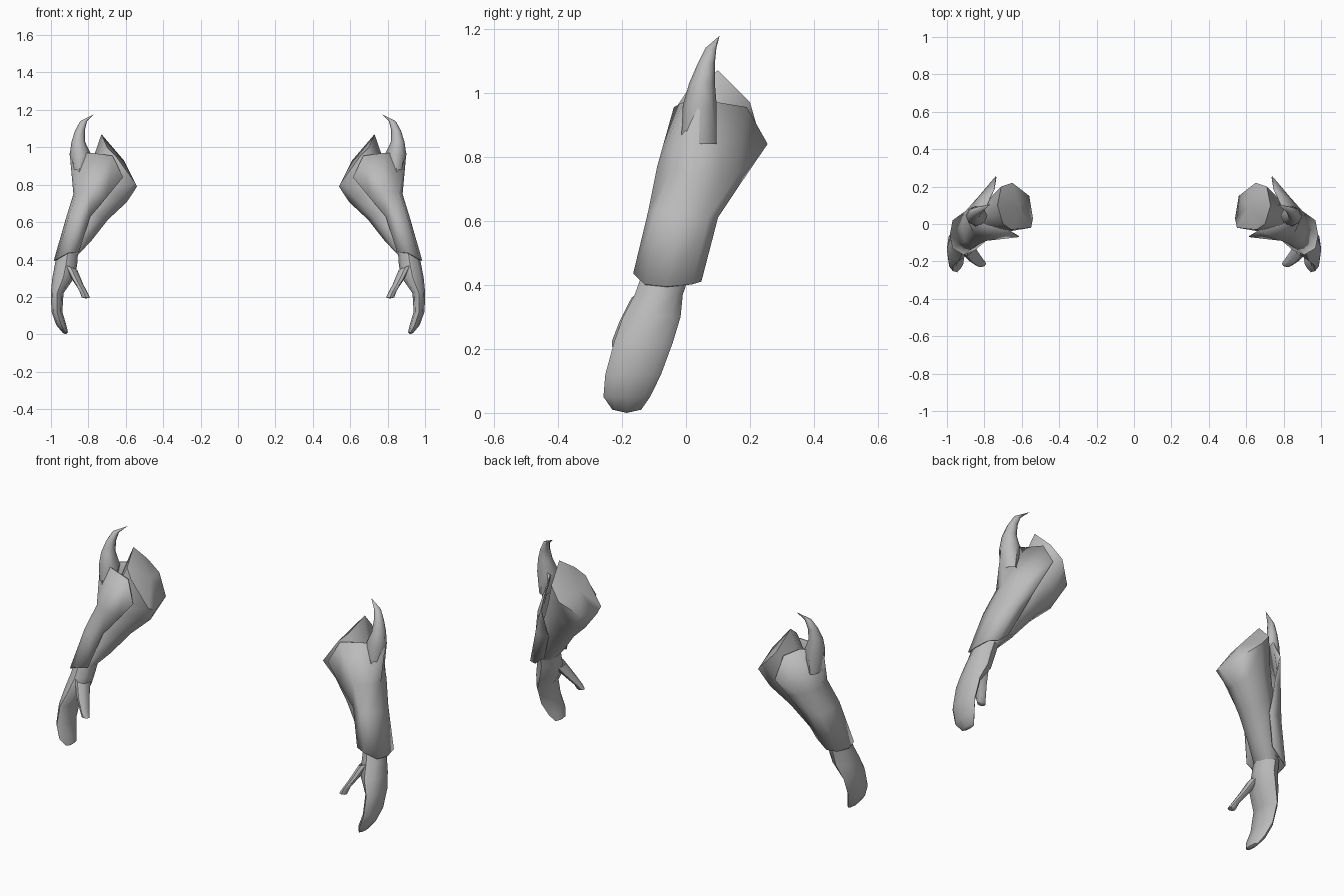
import bpy, bmesh, math
from mathutils import Vector

grey = bpy.data.materials.new("plain grey")
grey.diffuse_color = (0.5, 0.5, 0.5, 1)


def ellipse(cx, cy, cz, rx, ry, tilt=0.0, n=8):
    """Ring of points in a plane that rises by tilt towards +x."""
    pts = []
    for i in range(n):
        a = math.pi + 2 * math.pi * i / n
        dx = rx * math.cos(a)
        pts.append((cx + dx, cy - ry * math.sin(a), cz + dx * tilt))
    return pts


def loft(name, rows, closed=True, cap_start=None, cap_end=None, thickness=0, angle=50):
    """Skin rows of points, optionally closing the ends on a centre point."""
    bm = bmesh.new()
    grid = [[bm.verts.new(p) for p in row] for row in rows]
    n = len(rows[0])
    for a, b in zip(grid, grid[1:]):
        for i in range(n if closed else n - 1):
            j = (i + 1) % n
            bm.faces.new((a[i], a[j], b[j], b[i]))
    for ring, tip in ((grid[0], cap_start), (grid[-1], cap_end)):
        if tip:
            t = bm.verts.new(tip)
            for i in range(n):
                bm.faces.new((ring[i], ring[(i + 1) % n], t))
    bmesh.ops.recalc_face_normals(bm, faces=bm.faces)
    # an open shell must face away from the arm's axis
    if not closed:
        c = sum((v.co for v in bm.verts), Vector()) / len(bm.verts)
        if sum((f.calc_center_median() - c).dot(f.normal) for f in bm.faces) < 0:
            bmesh.ops.reverse_faces(bm, faces=bm.faces)
    me = bpy.data.meshes.new(name)
    bm.to_mesh(me)
    bm.free()
    me.materials.append(grey)
    ob = bpy.data.objects.new(name, me)
    bpy.context.collection.objects.link(ob)
    bpy.ops.object.select_all(action='DESELECT')
    ob.select_set(True)
    bpy.context.view_layer.objects.active = ob
    bpy.ops.object.shade_smooth_by_angle(angle=math.radians(angle))
    if thickness:
        s = ob.modifiers.new("thickness", 'SOLIDIFY')
        s.thickness = thickness
        s.offset = -1
    # the other arm
    ob.modifiers.new("other side", 'MIRROR').use_axis = (True, False, False)
    return ob


# mitten hand, curling inwards to the fingertips
loft("hand", [ellipse(*r) for r in (
    (0.91, -0.06, 0.44, 0.055, 0.075), (0.92, -0.085, 0.37, 0.06, 0.075),
    (0.935, -0.107, 0.30, 0.058, 0.09), (0.967, -0.133, 0.22, 0.034, 0.092),
    (0.968, -0.165, 0.12, 0.029, 0.087), (0.945, -0.185, 0.05, 0.027, 0.073),
    (0.924, -0.185, 0.01, 0.015, 0.045))], cap_end=(0.922, -0.185, 0.0))

# thumb
loft("thumb", [ellipse(*r) for r in (
    (0.895, -0.12, 0.36, 0.035, 0.05, 0.4), (0.86, -0.17, 0.285, 0.032, 0.038, 0.5),
    (0.825, -0.205, 0.225, 0.024, 0.026, 0.4), (0.813, -0.212, 0.197, 0.022, 0.018))],
    cap_end=(0.813, -0.212, 0.192))

# forearm, widening to a slanted elbow end with a peak on top
elbow = [(0.54, 0.03, 0.79), (0.56, 0.15, 0.815), (0.65, 0.22, 0.90), (0.71, 0.20, 0.97),
         (0.73, 0.10, 1.07), (0.70, 0.0, 1.0), (0.655, -0.03, 0.955), (0.55, -0.02, 0.81)]
loft("forearm", [
    ellipse(0.91, -0.06, 0.42, 0.05, 0.07),
    ellipse(0.855, -0.02, 0.52, 0.07, 0.075, 0.3),
    ellipse(0.78, 0.02, 0.66, 0.085, 0.09, 0.55),
    ellipse(0.70, 0.06, 0.78, 0.105, 0.105, 0.7),
    elbow], cap_end=(0.61, 0.09, 0.93), angle=60)

# bracer shell, open along the inner side; rows run front edge, outside, back edge
loft("bracer", [
    [(0.85, -0.14, 0.44), (0.91, -0.165, 0.435), (0.97, -0.13, 0.402), (0.985, -0.06, 0.395),
     (0.97, 0.02, 0.402), (0.92, 0.048, 0.41), (0.86, 0.05, 0.46)],
    [(0.79, -0.09, 0.63), (0.85, -0.118, 0.63), (0.905, -0.09, 0.63), (0.92, -0.01, 0.62),
     (0.90, 0.07, 0.61), (0.85, 0.10, 0.61), (0.80, 0.10, 0.61)],
    [(0.70, -0.08, 0.735), (0.79, -0.09, 0.77), (0.86, -0.045, 0.76), (0.88, 0.03, 0.75),
     (0.86, 0.11, 0.75), (0.82, 0.16, 0.74), (0.77, 0.18, 0.73)],
    [(0.615, -0.07, 0.84), (0.67, -0.038, 0.955), (0.78, -0.01, 0.97), (0.90, 0.045, 0.97),
     (0.79, 0.10, 0.97), (0.75, 0.19, 0.955), (0.74, 0.255, 0.84)]],
    closed=False, thickness=0.006, angle=60)

# curved spike rising out of the bracer
loft("spike", [ellipse(*r) for r in (
    (0.85, 0.04, 0.84, 0.03, 0.055), (0.842, 0.043, 0.96, 0.058, 0.053),
    (0.854, 0.05, 1.03, 0.036, 0.04), (0.845, 0.063, 1.09, 0.026, 0.027),
    (0.825, 0.078, 1.14, 0.018, 0.017))], cap_end=(0.768, 0.105, 1.178))
